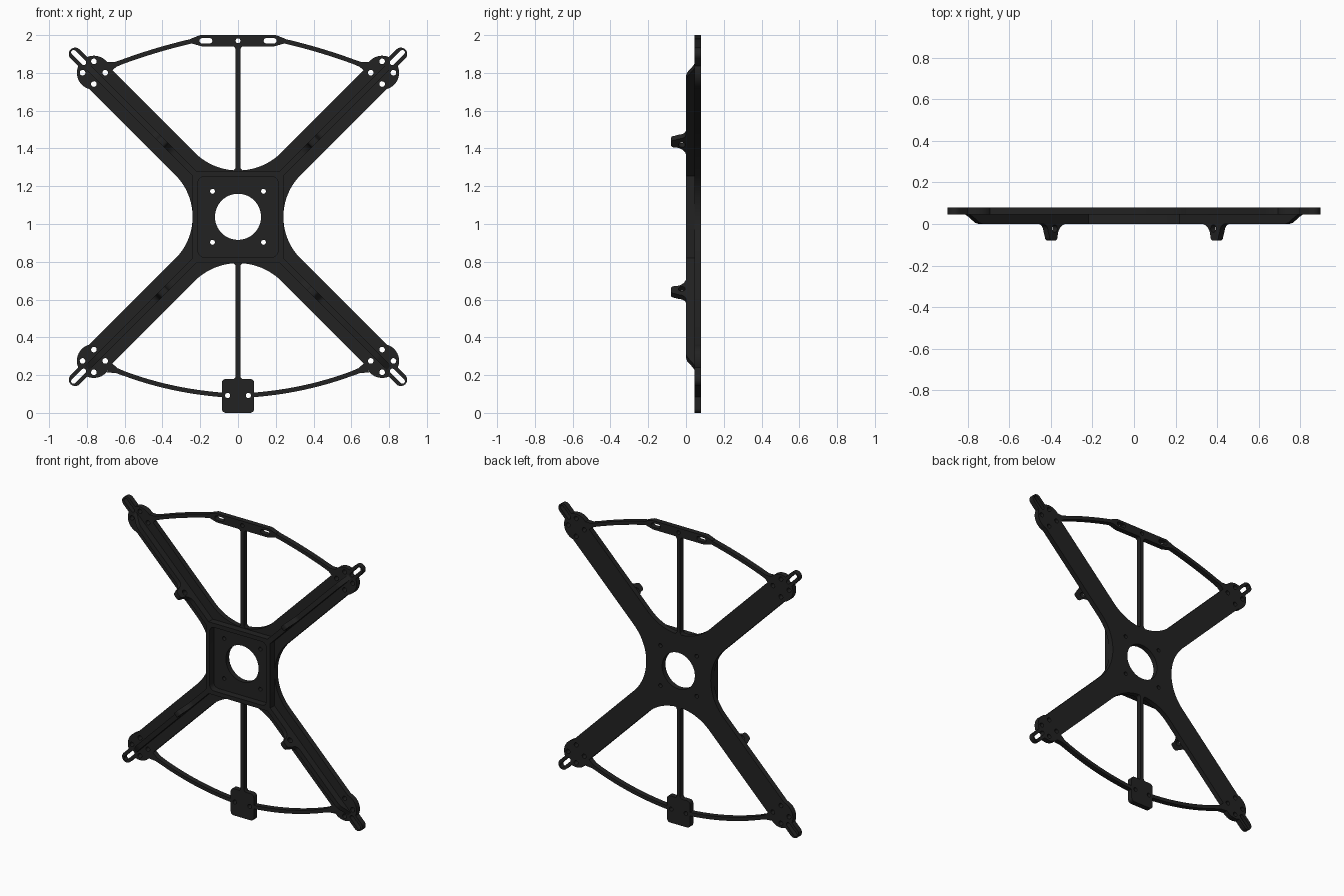
import bpy, math
from math import sin, cos, pi, sqrt, asin
from mathutils import Matrix, Vector

if "Cube" in bpy.data.objects:
    bpy.data.objects.remove(bpy.data.objects["Cube"])

C = 1.038            # height of the hub centre
M = 0.763            # motor offset in x and z
D = M * sqrt(2)      # motor distance along an arm
HW, MR, TW = 0.078, 0.09, 0.034   # arm half width, motor radius, tab half width
FRONT, MID, BACK = 0.0, 0.045, 0.08

mat = bpy.data.materials.new("matte_black")
mat.diffuse_color = (0.016, 0.016, 0.016, 1)
mat.use_nodes = True
mat.node_tree.nodes["Principled BSDF"].inputs["Base Color"].default_value = mat.diffuse_color


def arc(cx, cy, r, a0, a1, n):
    return [(cx + r * cos(a0 + (a1 - a0) * i / n), cy + r * sin(a0 + (a1 - a0) * i / n))
            for i in range(n + 1)]


def circle(cx, cy, r, n=20):
    return arc(cx, cy, r, 0, 2 * pi, n)[:-1]


def round_rect(cx, cy, hx, hy, r, n=5):
    pts = []
    for k, (sx, sy) in enumerate([(1, 1), (-1, 1), (-1, -1), (1, -1)]):
        pts += arc(cx + sx * (hx - r), cy + sy * (hy - r), r, k * pi / 2, (k + 1) * pi / 2, n)
    return pts


def solid(name, loops, thick, matrix):
    """Filled outline with holes, extruded to a slab."""
    cu = bpy.data.curves.new(name, 'CURVE')
    cu.dimensions = '2D'
    cu.fill_mode = 'BOTH'
    cu.extrude = thick / 2
    for loop in loops:
        sp = cu.splines.new('POLY')
        sp.points.add(len(loop) - 1)
        for p, (x, y) in zip(sp.points, loop):
            p.co = (x, y, 0, 1)
        sp.use_cyclic_u = True
    ob = bpy.data.objects.new(name, cu)
    bpy.context.collection.objects.link(ob)
    ob.matrix_world = matrix
    bpy.ops.object.select_all(action='DESELECT')
    ob.select_set(True)
    bpy.context.view_layer.objects.active = ob
    bpy.ops.object.convert(target='MESH')
    ob = bpy.context.object
    ob.data.materials.clear()
    ob.data.materials.append(mat)
    bpy.ops.object.shade_smooth_by_angle(angle=math.radians(30))
    return ob


def slab(name, loops, y0=MID, y1=BACK):
    """Slab whose outline is drawn in x and z."""
    m = Matrix.Translation((0, (y0 + y1) / 2, 0)) @ Matrix.Rotation(pi / 2, 4, 'X')
    return solid(name, loops, y1 - y0, m)


def turn(pts, a):
    return [(x * cos(a) - y * sin(a), C + x * sin(a) + y * cos(a)) for x, y in pts]


# frame plate: four arms with motor discs and slotted tabs, joined by fillets
a_in, a_out = pi - asin(HW / MR), asin(TW / MR)
tip = D + 0.14
half = arc(D, 0, MR, -a_in, -a_out, 14)
arm = half + arc(tip, 0, TW, -pi / 2, pi / 2, 10) + [(x, -y) for x, y in reversed(half)]
outline, holes = [], [circle(0, C, 0.122, 48)]
for k in range(4):
    a = pi / 4 + k * pi / 2
    outline += turn(arm, a)
    R = 0.326 if k % 2 == 0 else 0.314
    d = HW * sqrt(2) + R * sqrt(2)
    b = a + pi / 4                       # direction of the fillet centre
    outline += turn(arc(d, 0, R, pi + pi / 4, pi - pi / 4, 28), b)
    holes.append(turn(circle(0.135 * sqrt(2), 0, 0.013, 14), a))
    for j in range(4):
        t = pi / 4 + j * pi / 2
        holes.append(turn(circle(D + 0.06 * cos(t), 0.06 * sin(t), 0.015, 14), a))
    holes.append(turn(arc(1.155, 0, 0.013, pi / 2, 1.5 * pi, 8)
                      + arc(tip + 0.012, 0, 0.013, -pi / 2, pi / 2, 8), a))
slab("frame_plate", [outline] + holes)

# raised square rim around the hub
slab("hub_rim", [round_rect(0, C, 0.24, 0.242, 0.012), round_rect(0, C, 0.212, 0.214, 0.035)],
     FRONT, MID + 0.002)

# arm ribs with a pierced lug, profile drawn along the arm and in depth
lug = arc(0.475, -0.06, 0.06, pi / 2, 0, 8)[:-1]
lug += arc(0.553, -0.062, 0.018, pi, 1.5 * pi, 4) + arc(0.572, -0.062, 0.018, 1.5 * pi, 2 * pi, 4)
lug += arc(0.635, -0.035, 0.035, pi, pi / 2, 6)
rib = [(0.32, MID + 0.002), (0.32, FRONT)] + lug
rib += [(1.04, FRONT), (1.065, 0.006), (1.11, 0.035), (1.135, MID + 0.002)]
for sx in (-1, 1):
    for sz in (-1, 1):
        u = Vector((sx, 0, sz)).normalized()
        v = Vector((0, 1, 0))
        w = u.cross(v)
        m = Matrix((u, v, w)).transposed().to_4x4()
        m.translation = (0, 0, C)
        side = ("left" if sx < 0 else "right") + ("_lower" if sz < 0 else "_upper")
        solid("arm_rib_" + side, [rib, circle(0.555, -0.022, 0.018, 16)], 0.032, m)


# curved struts from the motor discs to the end brackets
def strut(name, p0, p1, p2, hw=0.012, n=14):
    p0, p1, p2 = Vector(p0), Vector(p1), Vector(p2)
    left, right = [], []
    for i in range(n + 1):
        t = i / n
        p = p0 * (1 - t) ** 2 + p1 * 2 * t * (1 - t) + p2 * t * t
        g = ((p1 - p0) * (1 - t) + (p2 - p1) * t).normalized()
        h = hw + 0.016 * max(0, 1 - t / 0.08)     # flare at the motor
        o = Vector((-g.y, g.x)) * h
        left.append(tuple(p + o))
        right.append(tuple(p - o))
    slab(name, [left + right[::-1]])


for s, side in ((-1, "left"), (1, "right")):
    strut("upper_strut_" + side, (s * 0.682, 1.832), (s * 0.46, 1.92), (s * 0.215, 1.975))
    strut("lower_strut_" + side, (s * 0.682, 0.24), (s * 0.40, 0.12), (s * 0.08, 0.095))

# slotted upper bracket
slab("upper_bracket", [
    [(-0.2, 2.0), (-0.25, 1.981), (-0.25, 1.957), (-0.19, 1.94), (0.19, 1.94),
     (0.25, 1.957), (0.25, 1.981), (0.2, 2.0)],
    round_rect(-0.17, 1.97, 0.034, 0.014, 0.0135), round_rect(0.17, 1.97, 0.034, 0.014, 0.0135),
    circle(0, 1.97, 0.013, 14)])

# lower bracket with two screw holes
slab("lower_bracket", [round_rect(0, 0.09, 0.086, 0.09, 0.022),
                       circle(-0.055, 0.092, 0.014, 14), circle(0.055, 0.092, 0.014, 14)])


# centre posts, flared at both ends
def post(name, z0, z1):
    h, f = 0.012, 0.022
    right = arc(h + f, z0 + f, f, 1.5 * pi, pi, 6) + arc(h + f, z1 - f, f, pi, pi / 2, 6)
    slab(name, [right + [(-x, z) for x, z in reversed(right)]])


post("upper_post", 1.282, 1.942)
post("lower_post", 0.176, 0.794)
